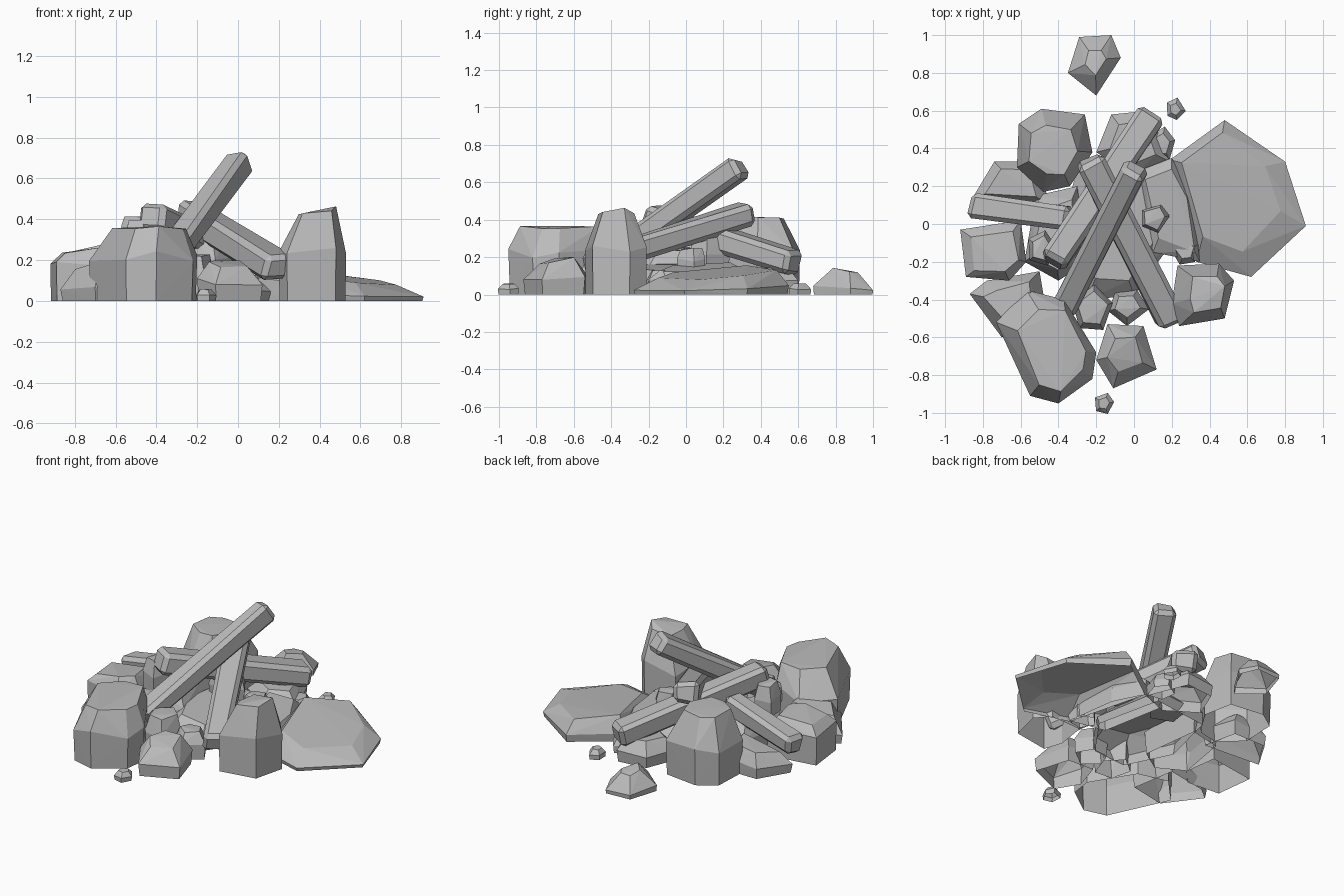
import bpy, bmesh, random
from mathutils import Vector, Matrix

default_cube = bpy.data.objects.get("Cube")
if default_cube:
    bpy.data.objects.remove(default_cube, do_unlink=True)

random.seed(4)

# Single stone colour
stone = bpy.data.materials.new("grey_stone")
stone.use_nodes = True
stone_colour = (.5, .5, .5, 1)
stone.diffuse_color = stone_colour
stone.node_tree.nodes["Principled BSDF"].inputs["Base Color"].default_value = stone_colour


def finish(name, bm):
    """Turn a bmesh into a flat shaded stone object."""
    mesh = bpy.data.meshes.new(name)
    bm.to_mesh(mesh)
    bm.free()
    mesh.materials.append(stone)
    obj = bpy.data.objects.new(name, mesh)
    bpy.context.collection.objects.link(obj)
    return obj


def hull(name, points):
    """Wrap points in a convex shell, left open where it rests on the ground."""
    bm = bmesh.new()
    for point in points:
        bm.verts.new(point)
    result = bmesh.ops.convex_hull(bm, input=bm.verts[:])
    loose = set(result["geom_interior"] + result["geom_unused"])
    bmesh.ops.delete(bm, geom=[v for v in loose if isinstance(v, bmesh.types.BMVert)], context="VERTS")
    bmesh.ops.recalc_face_normals(bm, faces=bm.faces[:])
    grounded = [f for f in bm.faces if all(v.co.z < .001 for v in f.verts)]
    bmesh.ops.delete(bm, geom=grounded, context="FACES")
    return finish(name, bm)


def rock(name, outline, height, crown=.6, shoulder=.5, foot=.95, tilt=(0, 0), lean=(0, 0), floor=0):
    """Faceted stone: foot ring, widest ring at the shoulder, smaller crown ring."""
    ring = [Vector(p) for p in outline]
    centre = sum(ring, Vector((0, 0))) / len(ring)
    points = []
    for corner in ring:
        arm = corner - centre
        low = centre + arm * foot
        high = centre + arm * crown * random.uniform(.9, 1.1) + Vector(lean)
        slope = (high - centre).dot(Vector(tilt))
        edge = arm.dot(Vector(tilt))
        points.append((low.x, low.y, floor))
        waist = shoulder * (height + edge - floor) * random.uniform(.85, 1.15)
        points.append((corner.x, corner.y, floor + max(waist, .005)))
        points.append((high.x, high.y, max((height + slope) * random.uniform(.94, 1), floor + .01)))
    return hull(name, points)


def chunk(name, at, size, height, sides=5, turn=0, **shape):
    """Smaller stone with an irregular polygon outline."""
    outline = []
    for i in range(sides):
        spoke = Matrix.Rotation(turn + (i + random.uniform(-.15, .15)) * 6.283 / sides, 2) @ Vector((1, 0))
        outline.append((at[0] + spoke.x * size[0], at[1] + spoke.y * size[1]))
    return rock(name, outline, height, **shape)


def beam(name, start, end, width, depth, bevel=.025):
    """Broken square pillar with chipped edges, laid between two points."""
    start, end = Vector(start), Vector(end)
    axis = end - start
    along = axis.normalized()
    side = along.cross(Vector((0, 0, 1))).normalized()
    up = side.cross(along)
    bm = bmesh.new()
    bmesh.ops.create_cube(bm, size=1)
    for v in bm.verts:
        v.co = Vector((v.co.x * width, v.co.y * axis.length, v.co.z * depth))
        v.co += Vector([random.uniform(-.012, .012) for _ in range(3)])
    bmesh.ops.bevel(bm, geom=bm.edges[:], offset=bevel, segments=1, affect="EDGES")
    frame = Matrix((side, along, up)).transposed().to_4x4()
    frame.translation = (start + end) / 2
    bm.transform(frame)
    bmesh.ops.recalc_face_normals(bm, faces=bm.faces[:])
    return finish(name, bm)


# Large boulders around the edge
rock("front_boulder",
     [(-.73, -.52), (-.57, -.35), (-.37, -.4), (-.2, -.68), (-.22, -.82), (-.4, -.95), (-.55, -.91)],
     height=.37, crown=.72, shoulder=.6, foot=.97, lean=(.02, 0))
rock("tall_boulder",
     [(.2, -.42), (.23, -.22), (.45, -.21), (.53, -.3), (.48, -.5), (.24, -.54)],
     height=.44, crown=.55, shoulder=.55, foot=.98, lean=(.03, 0), tilt=(.2, 0))
rock("back_boulder",
     [(-.62, .3), (-.61, .53), (-.49, .61), (-.26, .58), (-.22, .38), (-.34, .2), (-.48, .17)],
     height=.43, crown=.62, shoulder=.5, foot=.97)
rock("left_boulder",
     [(-.92, -.03), (-.89, -.28), (-.66, -.3), (-.57, -.2), (-.6, .02)],
     height=.26, crown=.72, shoulder=.7, foot=.98, tilt=(.1, 0))
rock("broad_slab",
     [(.19, .34), (.48, .55), (.8, .33), (.91, -.01), (.62, -.28), (.33, -.2)],
     height=.11, crown=.72, shoulder=.3, foot=.98, tilt=(-.12, .05), lean=(-.03, .04))

# Flat wedges spread under the pile
rock("front_left_wedge",
     [(-.87, -.37), (-.7, -.6), (-.45, -.55), (-.5, -.25), (-.78, -.3)],
     height=.2, crown=.6, shoulder=.4, tilt=(.25, 0))
rock("back_left_wedge",
     [(-.86, .13), (-.74, .33), (-.5, .33), (-.45, .1)],
     height=.16, crown=.65, shoulder=.5, tilt=(.15, 0))
rock("back_wedge",
     [(-.2, .38), (-.12, .58), (.08, .6), (.19, .33), (0, .25)],
     height=.15, crown=.65, shoulder=.5)
rock("centre_slab",
     [(-.4, -.1), (-.3, .3), (.1, .35), (.2, -.1), (0, -.38), (-.25, -.4)],
     height=.15, crown=.7, shoulder=.4, tilt=(-.1, 0))
rock("right_slab",
     [(.02, .28), (.2, .35), (.3, .15), (.35, -.2), (.1, -.15)],
     height=.15, crown=.75, shoulder=.6, tilt=(-.2, 0))
rock("left_slab",
     [(-.58, -.2), (-.52, .15), (-.3, .2), (-.25, -.2), (-.4, -.3)],
     height=.24, crown=.7, shoulder=.5, tilt=(.1, 0))

# Long broken pillars leaning on each other
beam("top_pillar", (-.38, -.45, .16), (.01, .29, .68), width=.14, depth=.13)
beam("crossing_pillar", (.2, -.52, .16), (-.23, .34, .43), width=.15, depth=.13)
beam("back_pillar", (-.43, -.2, .42), (.09, .58, .17), width=.15, depth=.13)
beam("left_pillar", (-.86, .1, .16), (-.33, .03, .29), width=.13, depth=.12)

# Loose blocks caught between the pillars
chunk("caught_block", at=(.11, .03), size=(.08, .08), height=.25, floor=.12, crown=.75)
chunk("upper_block", at=(-.49, -.13), size=(.08, .1), height=.4, floor=.2, crown=.7)
chunk("inner_block", at=(-.15, .12), size=(.12, .12), height=.32, floor=.1, crown=.7)

# Medium stones at the front
rock("front_stone",
     [(-.2, -.72), (-.14, -.53), (.05, -.54), (.12, -.77), (-.11, -.87)],
     height=.19, crown=.55, shoulder=.5, tilt=(-.1, .2))
chunk("middle_stone", at=(-.22, -.45), size=(.11, .13), height=.23, crown=.7, turn=.4)
chunk("small_stone", at=(-.03, -.44), size=(.11, .1), height=.17, crown=.65, turn=1)
chunk("side_stone", at=(.27, -.14), size=(.08, .08), height=.13, turn=.5)
chunk("rear_stone", at=(.14, .42), size=(.08, .1), height=.1, turn=.2)

# Scattered pieces lying apart from the pile
rock("far_stone",
     [(-.35, .8), (-.29, .99), (-.12, 1), (-.07, .88), (-.2, .68)],
     height=.13, crown=.4, shoulder=.25, foot=.98, tilt=(0, -.2))
for name, at in (("back_pebble", (.22, .61)), ("front_pebble", (-.16, -.95))):
    chunk(name, at=at, size=(.055, .06), height=.06, crown=.55)
